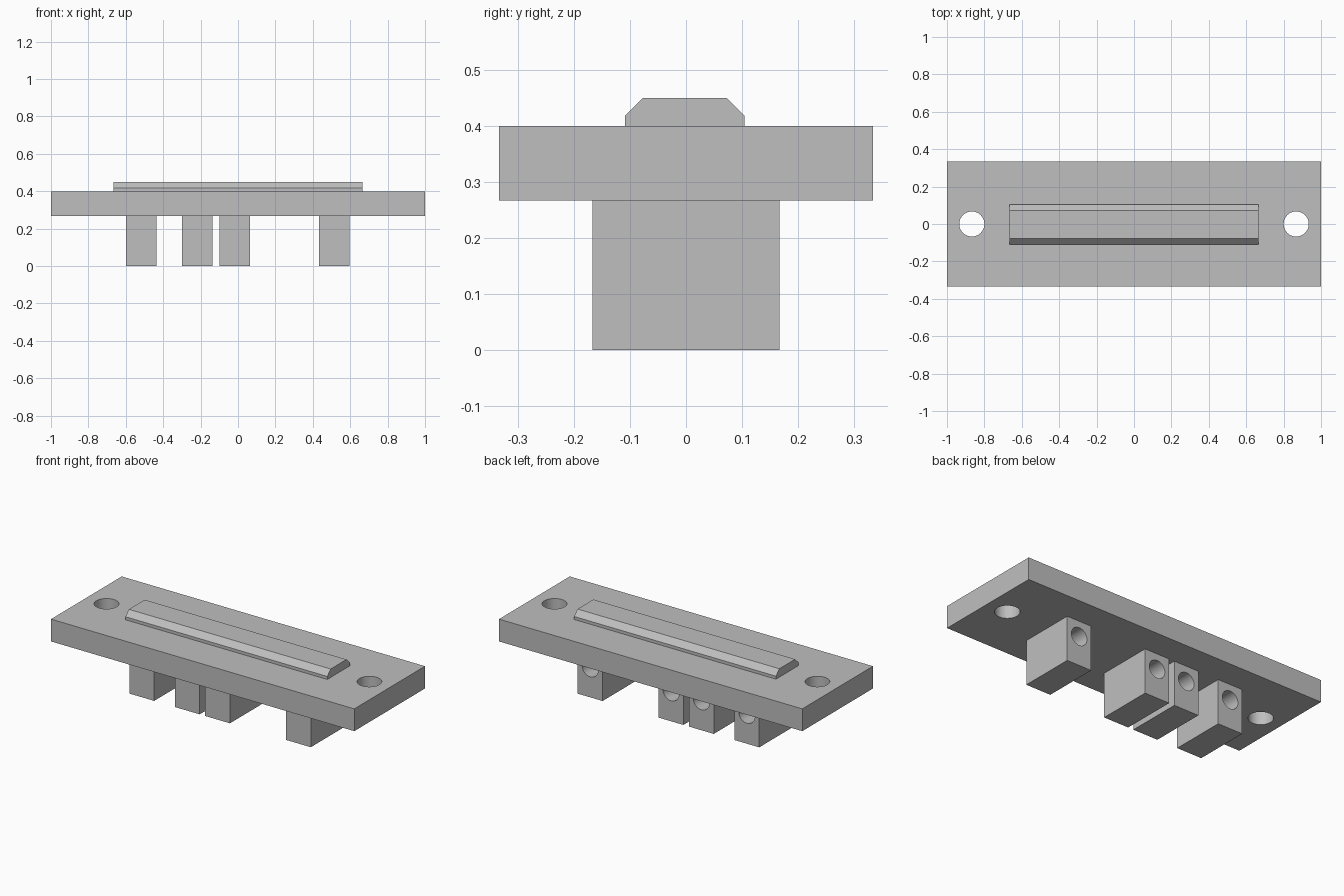
import bpy
from mathutils import Matrix, Vector
import math
import bmesh

default = bpy.data.objects.get("Cube")
if default:
    bpy.data.objects.remove(default, do_unlink=True)

grey = bpy.data.materials.new("plain_grey")
grey.use_nodes = True
colour = (0.52, 0.52, 0.52, 1)
grey.diffuse_color = colour
grey.node_tree.nodes["Principled BSDF"].inputs["Base Color"].default_value = colour


def finish(name, bm):
    bmesh.ops.recalc_face_normals(bm, faces=bm.faces)
    mesh = bpy.data.meshes.new(name)
    bm.to_mesh(mesh)
    bm.free()
    mesh.materials.append(grey)
    obj = bpy.data.objects.new(name, mesh)
    bpy.context.collection.objects.link(obj)
    return obj


def box(name, low, high):
    low, high = Vector(low), Vector(high)
    bm = bmesh.new()
    bmesh.ops.create_cube(bm, size=1, matrix=Matrix.Translation((low + high) / 2)
                          @ Matrix.Diagonal((*(high - low), 1)))
    return finish(name, bm)


def drill(obj, centre, radius, depth, axis):
    """Cut a round hole along the given axis, then discard the cutter."""
    turn = Matrix.Rotation(math.pi / 2, 4, "X") if axis == "Y" else Matrix()
    bm = bmesh.new()
    bmesh.ops.create_cone(bm, cap_ends=True, segments=48, radius1=radius,
                          radius2=radius, depth=depth,
                          matrix=Matrix.Translation(centre) @ turn)
    cutter = finish("hole_cutter", bm)
    cutter.hide_render = True
    mod = obj.modifiers.new("hole", "BOOLEAN")
    mod.operation, mod.solver, mod.object = "DIFFERENCE", "EXACT", cutter
    bpy.ops.object.select_all(action="DESELECT")
    bpy.context.view_layer.objects.active = obj
    obj.select_set(True)
    bpy.ops.object.modifier_apply(modifier=mod.name)
    bpy.data.objects.remove(cutter, do_unlink=True)
    bpy.ops.object.shade_smooth_by_angle(angle=math.radians(30))


# Mounting plate with a screw hole near each end
PLATE_BOTTOM, PLATE_TOP = 0.267, 0.4
plate = box("mounting_plate", (-1, -0.333, PLATE_BOTTOM), (1, 0.333, PLATE_TOP))
for side in (-1, 1):
    drill(plate, (side * 0.867, 0, 0.333), 0.067, 0.4, "Z")

# Raised bar with bevelled long edges
profile = [(-0.109, PLATE_TOP), (0.104, PLATE_TOP), (0.104, 0.418),
           (0.072, 0.45), (-0.077, 0.45), (-0.109, 0.418)]
bm = bmesh.new()
end = bm.faces.new([bm.verts.new((-0.666, y, z)) for y, z in profile])
extruded = bmesh.ops.extrude_face_region(bm, geom=[end], use_keep_orig=True)
bmesh.ops.translate(bm, vec=(1.331, 0, 0),
                    verts=[v for v in extruded["geom"] if isinstance(v, bmesh.types.BMVert)])
finish("raised_bar", bm)

# Key blocks under the plate, each with a blind hole in its back
WIDTH, HALF_DEPTH, HOLE_DEPTH = 0.164, 0.167, 0.25
for number, left in enumerate((-0.6, -0.3, -0.1, 0.433), 1):
    block = box(f"key_block_{number}", (left, -HALF_DEPTH, 0),
                (left + WIDTH, HALF_DEPTH, PLATE_BOTTOM))
    drill(block, (left + WIDTH / 2, HALF_DEPTH, 0.175), 0.053, 2 * HOLE_DEPTH, "Y")
